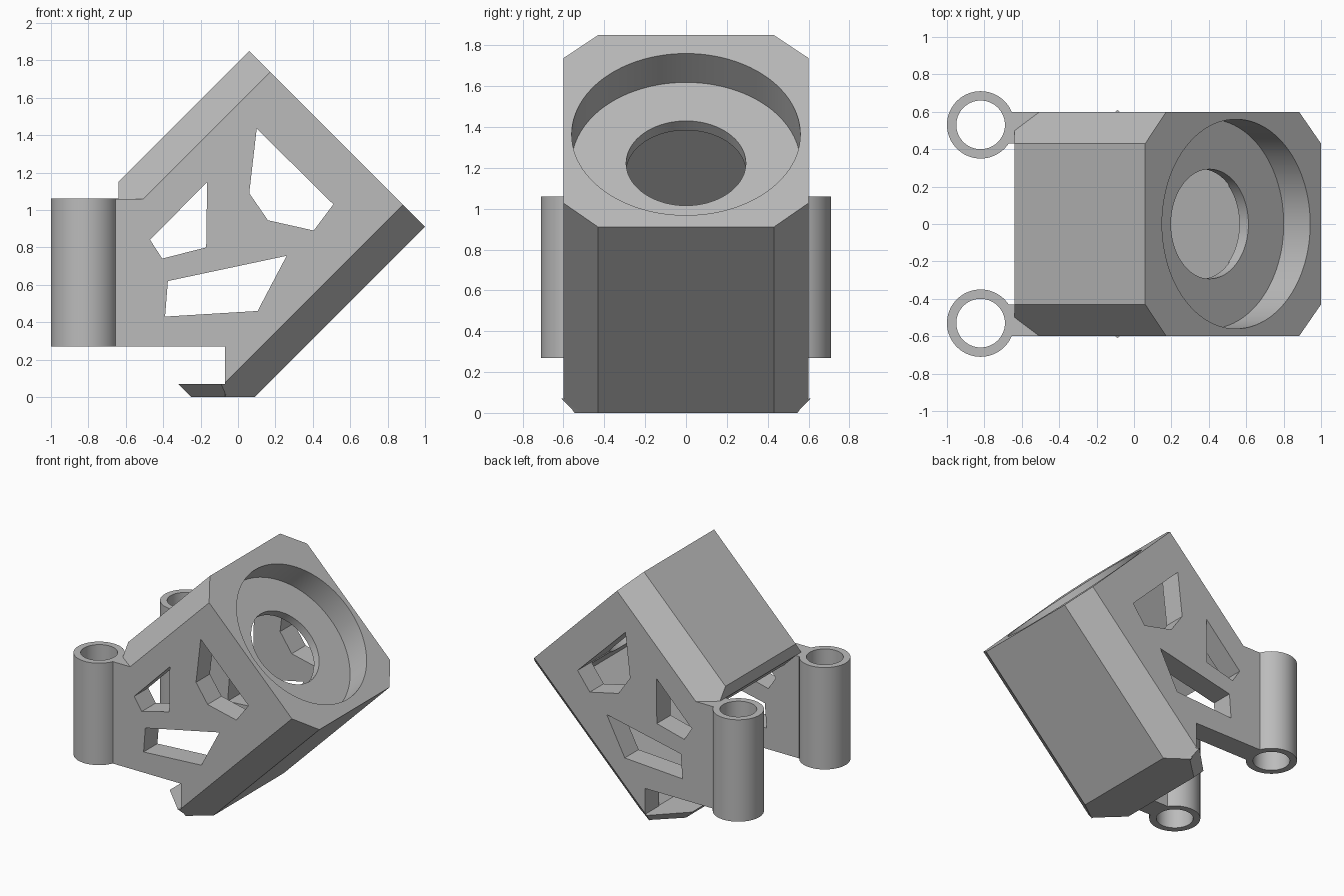
import bpy, bmesh, math
from mathutils import Vector, Matrix

cube = bpy.data.objects.get("Cube")
if cube:
    bpy.data.objects.remove(cube)

grey = bpy.data.materials.new("plain grey")
grey.use_nodes = True
GREY = (0.5, 0.5, 0.5, 1)
grey.diffuse_color = GREY
grey.node_tree.nodes["Principled BSDF"].inputs["Base Color"].default_value = GREY

AXIS = Vector((1, 0, 1)).normalized()      # tilted axis of the housing
FACE = Vector((0.546, 0, 1.364))           # centre of the round socket


def finish(name, bm):
    bmesh.ops.recalc_face_normals(bm, faces=bm.faces)
    mesh = bpy.data.meshes.new(name)
    bm.to_mesh(mesh)
    bm.free()
    mesh.materials.append(grey)
    ob = bpy.data.objects.new(name, mesh)
    bpy.context.collection.objects.link(ob)
    return ob


def loft(name, lower, upper):
    """Solid between two matching outlines."""
    bm = bmesh.new()
    a = [bm.verts.new(p) for p in lower]
    b = [bm.verts.new(p) for p in upper]
    bm.faces.new(a)
    bm.faces.new(b)
    n = len(a)
    for i in range(n):
        j = (i + 1) % n
        bm.faces.new((a[i], a[j], b[j], b[i]))
    return finish(name, bm)


def slab(name, pts, y0, y1):
    """Side profile in x, z extruded along y."""
    return loft(name, [(x, y0, z) for x, z in pts], [(x, y1, z) for x, z in pts])


def cylinder(name, centre, axis, r, lo, hi, sides=96):
    bm = bmesh.new()
    rot = axis.to_track_quat('Z', 'Y').to_matrix().to_4x4()
    mat = Matrix.Translation(centre + axis * (lo + hi) / 2) @ rot
    bmesh.ops.create_cone(bm, cap_ends=True, segments=sides, radius1=r,
                          radius2=r, depth=hi - lo, matrix=mat)
    return finish(name, bm)


def combine(ob, other, op):
    """Apply a boolean and remove the helper."""
    other.hide_render = True
    mod = ob.modifiers.new("cut", 'BOOLEAN')
    mod.operation, mod.object, mod.solver = op, other, 'EXACT'
    bpy.context.view_layer.update()
    result = bpy.data.meshes.new_from_object(
        ob.evaluated_get(bpy.context.evaluated_depsgraph_get()))
    ob.modifiers.clear()
    ob.data = result
    bpy.data.objects.remove(other)


def smooth(ob):
    bpy.ops.object.select_all(action='DESELECT')
    ob.select_set(True)
    bpy.context.view_layer.objects.active = ob
    bpy.ops.object.shade_smooth_by_angle(angle=math.radians(25))


# Housing: chamfered block along the tilted axis
outline = [(-0.09, -0.43), (0.145, -0.6), (1.565, -0.6), (1.79, -0.43),
           (1.79, 0.43), (1.565, 0.6), (0.145, 0.6), (-0.09, 0.43)]
front = [Vector(((1.91 - k) / 2, y, (1.91 + k) / 2)) for k, y in outline]
housing = loft("housing", front, [p - AXIS * 2 for p in front])

# Trim the back and underside
trim = slab("trim", [(-0.64, 0.27), (-0.07, 0.27), (-0.07, 0), (2, 0),
                     (2, 3), (-0.64, 3)], -1, 1)
combine(housing, trim, 'INTERSECT')

# Side tabs that carry the posts
for s in (-1, 1):
    tab = slab("tab", [(-0.67, 0.27), (-0.3, 0.27), (-0.3, 1.06), (-0.67, 1.06)],
               s * 0.43, s * 0.6)
    combine(housing, tab, 'UNION')

# Open cavity behind the front plate
cavity = slab("cavity", [(0.015, 1.515), (-0.54, 0.96), (-0.64, 1.06), (-1, 1.06),
                         (-1, 0.07), (-0.065, 0.07), (0.6975, 0.8325)], -0.43, 0.43)
combine(housing, cavity, 'DIFFERENCE')

# Angular windows through both sides
windows = [
    [(0.1, 1.435), (0.06, 1.09), (0.16, 0.945), (0.405, 0.89), (0.51, 1.03)],
    [(-0.165, 1.15), (-0.17, 0.8), (-0.405, 0.74), (-0.47, 0.84)],
    [(-0.375, 0.62), (-0.39, 0.43), (0.105, 0.46), (0.26, 0.755)],
]
for pts in windows:
    combine(housing, slab("window", pts, -1, 1), 'DIFFERENCE')

# Round socket and through hole in the front plate
combine(housing, cylinder("socket", FACE, AXIS, 0.56, -0.2, 0.3), 'DIFFERENCE')
combine(housing, cylinder("hole", FACE, AXIS, 0.293, -0.4, 0.1), 'DIFFERENCE')
smooth(housing)

# Bevelled lip under the housing
low = [(0.085, 0.43), (-0.06, 0.54), (-0.25, 0.36)]
high = [(0.15, 0.43), (-0.09, 0.61), (-0.32, 0.38)]


def mirrored(pts, z):
    return [(x, y, z) for x, y in pts] + [(x, -y, z) for x, y in reversed(pts)]


loft("bottom_lip", mirrored(low, 0), mirrored(high, 0.07))

# Hollow mounting posts
UP = Vector((0, 0, 1))
for s, side in ((-1, "front"), (1, "back")):
    base = Vector((-0.82, s * 0.53, 0))
    post = cylinder(side + "_post", base, UP, 0.18, 0.27, 1.06, 64)
    combine(post, cylinder("bore", base, UP, 0.13, 0, 2, 64), 'DIFFERENCE')
    smooth(post)
